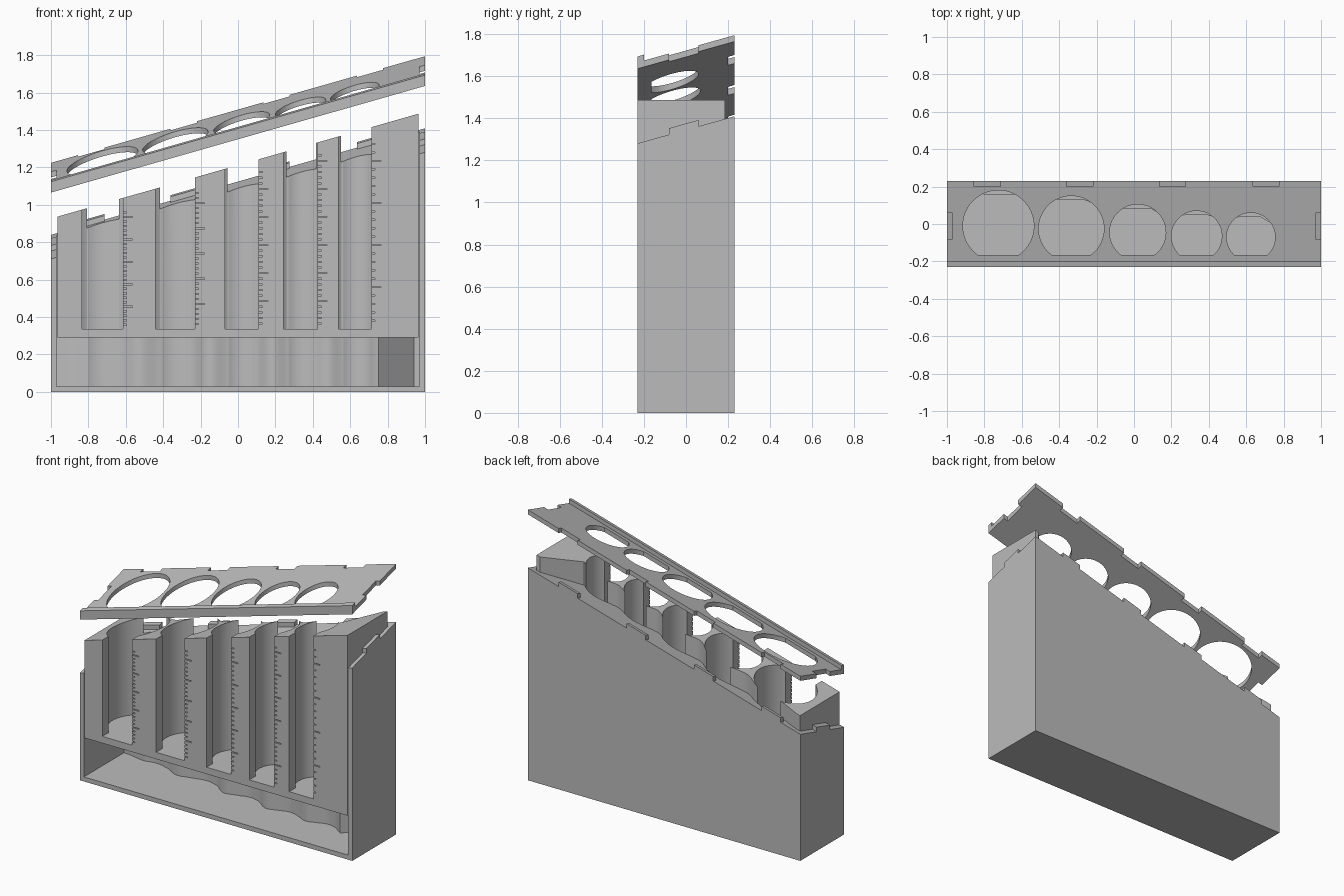
import bpy, bmesh, math
from mathutils import Matrix

if "Cube" in bpy.data.objects:
    bpy.data.objects.remove(bpy.data.objects["Cube"])

grey = bpy.data.materials.new("light grey plastic")
grey.use_nodes = True
colour = (0.5, 0.5, 0.5, 1)
grey.diffuse_color = colour
grey.node_tree.nodes["Principled BSDF"].inputs["Base Color"].default_value = colour

# Coin tubes: centre x, centre y, radius, spacing of the scale marks
TUBES = [(-0.725, -0.01, 0.19, 0.024), (-0.335, -0.025, 0.175, 0.027),
         (0.02, -0.045, 0.15, 0.03), (0.335, -0.065, 0.135, 0.03),
         (0.625, -0.07, 0.13, 0.045)]
FRONT, BACK, WALL = -0.23, 0.23, 0.03
FLAT = -0.165
SLOPE, TILT = 0.285, 0.28


def plane(height, tilt=TILT):
    return lambda x, y: height + SLOPE * x + tilt * y


def level(height):
    return lambda x, y: height


def finish(name, bm):
    bmesh.ops.recalc_face_normals(bm, faces=bm.faces)
    mesh = bpy.data.meshes.new(name)
    bm.to_mesh(mesh)
    bm.free()
    mesh.materials.append(grey)
    obj = bpy.data.objects.new(name, mesh)
    bpy.context.collection.objects.link(obj)
    return obj


def prism(name, outline, low, high):
    """Extrude an outline upright between two height functions."""
    bm = bmesh.new()
    bottom = [bm.verts.new((x, y, low(x, y))) for x, y in outline]
    top = [bm.verts.new((x, y, high(x, y))) for x, y in outline]
    bm.faces.new(bottom)
    bm.faces.new(top)
    n = len(outline)
    for i in range(n):
        j = (i + 1) % n
        bm.faces.new((bottom[i], bottom[j], top[j], top[i]))
    return finish(name, bm)


def rect(x0, x1, y0, y1):
    return [(x0, y0), (x1, y0), (x1, y1), (x0, y1)]


def cut(obj, cutter):
    mod = obj.modifiers.new("cut", "BOOLEAN")
    mod.operation = "DIFFERENCE"
    mod.solver = "EXACT"
    mod.object = cutter
    bpy.context.view_layer.objects.active = obj
    bpy.ops.object.modifier_apply(modifier=mod.name)
    bpy.data.objects.remove(cutter)


def smooth(obj):
    bpy.ops.object.select_all(action="DESELECT")
    obj.select_set(True)
    bpy.context.view_layer.objects.active = obj
    bpy.ops.object.shade_smooth_by_angle(angle=math.radians(25))


def half_slot(cy, r):
    return math.sqrt(r * r - (FLAT - cy) ** 2)


def tube_outline(cx, cy, r, slot=False):
    """Round hole with a flat front, optionally open to the front."""
    start = math.asin((FLAT - cy) / r)
    span = math.pi - 2 * start
    pts = [(cx + r * math.cos(start + span * i / 44),
            cy + r * math.sin(start + span * i / 44)) for i in range(45)]
    if slot:
        h = half_slot(cy, r)
        pts += [(cx - h, FRONT - 0.1), (cx + h, FRONT - 0.1)]
    return pts


def wave_outline(x_end, front, shift):
    """Wavy back line running behind the tubes, closed along the front."""
    knots = [(-x_end, 0.19)]
    for i, (cx, cy, r, _) in enumerate(TUBES):
        top = cy + r
        if i:
            px, _, pr, _ = TUBES[i - 1]
            knots.append(((px + pr + cx - r) / 2, top - 0.04))
        knots += [(cx - 0.38 * r, top - 0.015), (cx + 0.38 * r, top - 0.015)]
    line = []
    for (x0, y0), (x1, y1) in zip(knots, knots[1:]):
        for k in range(6):
            t = k / 6
            line.append((x0 + (x1 - x0) * t, y0 + (y1 - y0) * t * t * (3 - 2 * t)))
    line += [knots[-1], (0.75, 0.0), (0.94, 0.19), (x_end, 0.19)]
    return [(x, y - shift) for x, y in line] + [(x_end, front), (-x_end, front)]


# Positions of the locking tabs on the back and end walls
TABS = [rect(x, x + 0.14, BACK - WALL, BACK) for x in (-0.855, -0.36, 0.135, 0.635)]
TABS += [rect(-1, -1 + WALL, -0.08, 0.06), rect(1 - WALL, 1, -0.08, 0.06)]

# Outer box, open at the front, with a cavity shaped to the rack
box_top = 1.06
box = prism("outer_box", rect(-1, 1, FRONT, BACK), level(0), plane(box_top))
cut(box, prism("cavity", wave_outline(1 - WALL, FRONT - 0.1, 0), level(WALL), level(3)))
for cx, cy, r, _ in TUBES:
    cut(box, prism("tube_hollow", tube_outline(cx, cy, r), level(WALL), level(3)))
smooth(box)
for outline in TABS:
    prism("box_tab", outline, plane(box_top - 0.01), plane(box_top + 0.03))

# Coin rack lifted above the box floor
rack_top = plane(1.212, 0)
rack = prism("coin_rack", wave_outline(0.966, FRONT, 0.004), level(0.29), rack_top)
for cx, cy, r, _ in TUBES:
    cut(rack, prism("tube_slot", tube_outline(cx, cy, r, True), level(0.335), level(3)))

# Scale marks engraved beside each slot
marks = bmesh.new()
for cx, cy, r, step in TUBES:
    edge = cx + half_slot(cy, r)
    count = int((rack_top(edge, 0) - 0.4) / step)
    for i in range(1, count + 1):
        length = 0.05 if i % 5 == 0 else 0.02
        size = Matrix.Diagonal((length * 2, 0.024, 0.006, 1))
        place = Matrix.Translation((edge, FRONT, 0.335 + i * step))
        bmesh.ops.create_cube(marks, size=1, matrix=place @ size)
cut(rack, finish("scale_marks", marks))
smooth(rack)

# Lid floating above, with a raised front lip, coin holes and tab notches
lid_low = 1.415
lid = prism("lid", rect(-1, 1, FRONT, BACK), plane(lid_low), plane(lid_low + 0.03))
for cx, cy, r, _ in TUBES:
    cut(lid, prism("lid_hole", tube_outline(cx, cy, r), level(0.5), level(3)))
for outline in TABS:
    mx = sum(p[0] for p in outline) / 4
    my = sum(p[1] for p in outline) / 4
    # push the notch slightly through the outer edge
    ox = math.copysign(0.01, mx) if abs(mx) > 0.9 else 0
    oy = 0.01 if my > 0.2 else 0
    notch = [(x + (ox if abs(x) == 1 else 0), y + (oy if y == BACK else 0))
             for x, y in outline]
    cut(lid, prism("lid_notch", notch, level(0.5), level(3)))
smooth(lid)
prism("lid_lip", rect(-1, 1, FRONT, FRONT + WALL),
      plane(lid_low + 0.029), plane(lid_low + 0.058))
